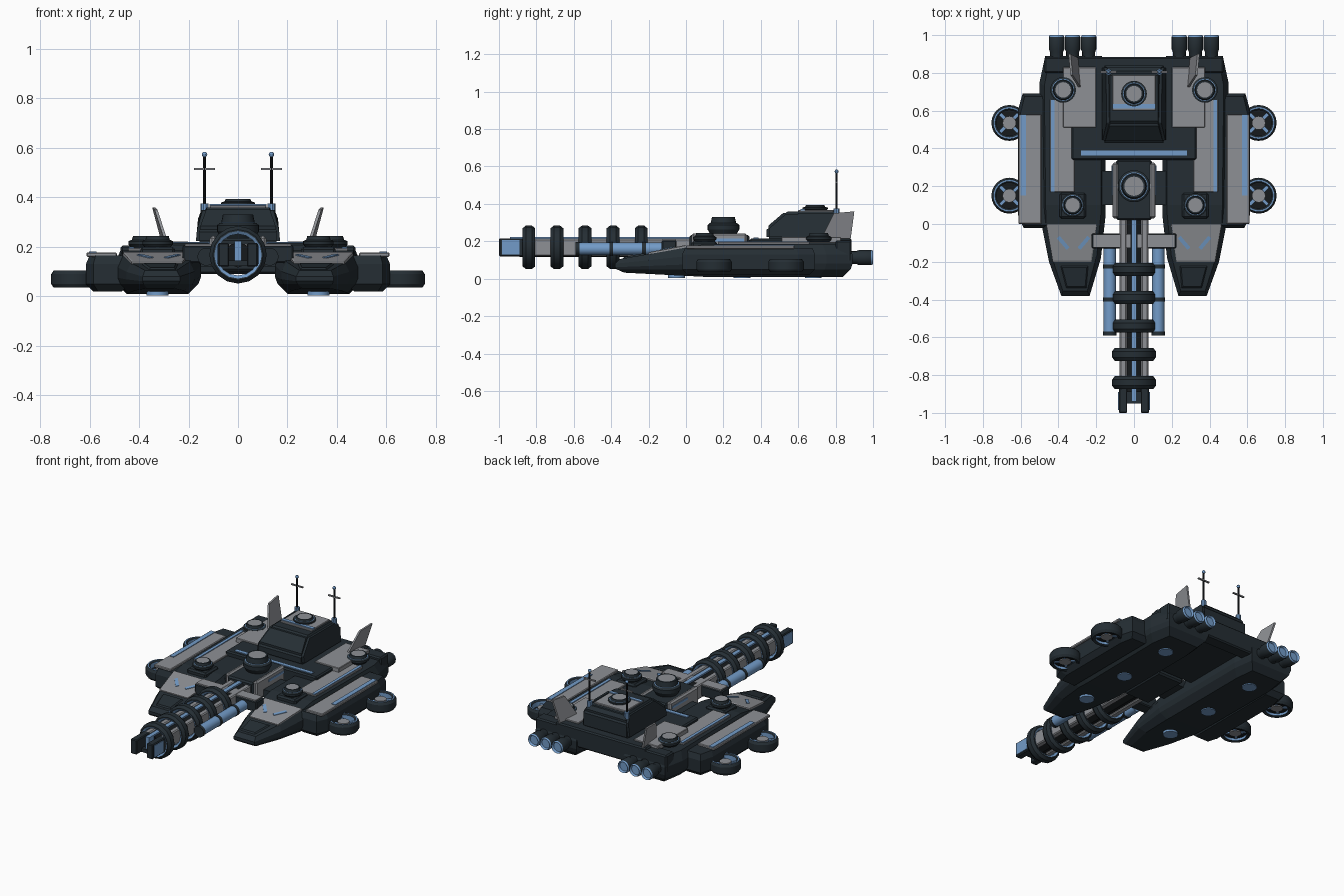
import bpy, bmesh, math
from mathutils import Matrix, Vector

if "Cube" in bpy.data.objects:
    bpy.data.objects.remove(bpy.data.objects["Cube"])


def material(name, rgb):
    m = bpy.data.materials.new(name)
    m.use_nodes = True
    m.diffuse_color = (*rgb, 1)
    m.node_tree.nodes["Principled BSDF"].inputs["Base Color"].default_value = (*rgb, 1)
    return m


DARK = material("dark armour", (0.018, 0.027, 0.034))
GREY = material("grey plating", (0.27, 0.28, 0.30))
BLUE = material("blue trim", (0.17, 0.33, 0.58))
BLACK = material("black metal", (0.008, 0.01, 0.012))
SIDES = (("left", 1), ("right", -1))
round_parts = []


def finish(name, bm, *mats):
    bmesh.ops.recalc_face_normals(bm, faces=bm.faces)
    mesh = bpy.data.meshes.new(name)
    bm.to_mesh(mesh)
    bm.free()
    for m in mats:
        mesh.materials.append(m)
    ob = bpy.data.objects.new(name, mesh)
    bpy.context.collection.objects.link(ob)
    return ob


def box(name, x, y, z, mat, bevel=0, turn=0):
    """Box from (min, max) pairs, optionally bevelled and turned about z."""
    bm = bmesh.new()
    bmesh.ops.create_cube(bm, size=1)
    size = Vector((x[1] - x[0], y[1] - y[0], z[1] - z[0]))
    mid = Vector((sum(x), sum(y), sum(z))) / 2
    bmesh.ops.scale(bm, vec=size, verts=bm.verts)
    if bevel:
        bmesh.ops.bevel(bm, geom=bm.edges[:], offset=bevel, segments=1, affect='EDGES')
    bm.transform(Matrix.Translation(mid) @ Matrix.Rotation(turn, 4, 'Z'))
    return finish(name, bm, mat)


def pair(name, x, y, z, mat, bevel=0, turn=0):
    for label, s in SIDES:
        box(f"{label}_{name}", sorted((s * x[0], s * x[1])), y, z, mat, bevel, s * turn)


def nose_slope(v):
    """Thin the hull toward its tip."""
    k = 1 - max(0, 0.1 - v.y) * 1.3
    return Vector((v.x, v.y, 0.05 + (v.z - 0.05) * k))


def loft(name, outline, layers, mat, s=1, slope=False):
    """Stack an xy outline through (z, inset) layers."""
    bm = bmesh.new()
    xs, ys = zip(*outline)
    cx, cy = (min(xs) + max(xs)) / 2, (min(ys) + max(ys)) / 2
    hx, hy = max(xs) - cx, max(ys) - cy
    rows = [[bm.verts.new((s * (cx + (x - cx) * (1 - i / hx)), cy + (y - cy) * (1 - i / hy), z))
             for x, y in outline] for z, i in layers]
    n = len(outline)
    for a, b in zip(rows, rows[1:]):
        for i in range(n):
            bm.faces.new((a[i], a[(i + 1) % n], b[(i + 1) % n], b[i]))
    bm.faces.new(rows[0])
    bm.faces.new(rows[-1])
    if slope:
        bmesh.ops.bisect_plane(bm, geom=bm.verts[:] + bm.edges[:] + bm.faces[:],
                               plane_co=(0, 0.1, 0), plane_no=(0, 1, 0))
        for v in bm.verts:
            v.co = nose_slope(v.co)
    return finish(name, bm, mat)


def lathe(name, loc, profile, mats, segs=24, along_y=False, closed=False):
    """Spin (radius, height, material slot) points; each slot colours the band that follows."""
    bm = bmesh.new()
    rows = []
    for r, h, _ in profile:
        ring = [(r * math.cos(t * math.tau / segs), r * math.sin(t * math.tau / segs), h)
                for t in range(segs)]
        rows.append([bm.verts.new(p) for p in (ring if r else [(0, 0, h)])])
    order = list(range(len(rows)))
    for i in order if closed else order[:-1]:
        a, b = rows[i], rows[(i + 1) % len(rows)]
        for t in range(segs):
            u = (t + 1) % segs
            corners = [a[t % len(a)], a[u % len(a)], b[u % len(b)], b[t % len(b)]]
            f = bm.faces.new(list(dict.fromkeys(corners)))
            f.material_index = profile[i][2]
    if along_y:
        bm.transform(Matrix.Rotation(-math.pi / 2, 4, 'X'))
    bm.transform(Matrix.Translation(loc))
    round_parts.append(finish(name, bm, *mats))


def rod(name, loc, r, h0, h1, mat, cap=None, along_y=False, segs=16):
    lathe(name, loc, [(0, h0, 0), (r, h0, 0), (r, h1, 1), (0, h1, 0)],
          (mat, cap or mat), segs, along_y)


def turret(name, x, y, z, r, h):
    """Wide brim, tapered dome, blue collar and grey hatch."""
    lathe(name, (x, y, z),
          [(0, 0, 0), (r * .8, 0, 0), (r, h * .3, 0), (r, h * .55, 0), (r * .86, h * .65, 2),
           (r * .8, h * .66, 0), (r * .72, h, 0), (r * .6, h, 1), (0, h, 1)], (DARK, GREY, BLUE))


# Twin hulls, side sponsons and their plating
hull = [(.235, -.38), (.385, -.38), (.45, -.2), (.49, 0), (.5, .75), (.47, .89), (.17, .89),
        (.15, .75), (.15, .05), (.175, -.18)]
sponson = [(.44, -.02), (.585, -.02), (.615, .05), (.615, .6), (.59, .69), (.44, .69)]
nose_plate = [(.225, -.2), (.43, -.2), (.465, 0), (.195, 0)]
nose_hatch = [(.25, -.34), (.36, -.34), (.39, -.22), (.24, -.22)]
for label, s in SIDES:
    loft(f"{label}_hull", hull, [(.01, .05), (.05, .01), (.08, 0), (.13, 0), (.185, .025)],
         DARK, s, True)
    loft(f"{label}_sponson", sponson, [(.02, .03), (.05, 0), (.13, 0), (.165, .015)], DARK, s)
    loft(f"{label}_nose_plate", nose_plate, [(.18, 0), (.196, 0), (.2, .006)], GREY, s, True)
    loft(f"{label}_nose_hatch", nose_hatch, [(.18, 0), (.2, .01)], DARK, s, True)
    # Chevron marks on the nose plate
    for x, turn in ((.265, .7), (.375, -.7)):
        mark = box(f"{label}_chevron", (s * x - .01, s * x + .01), (-.14, -.06), (.2, .205),
                   BLUE, 0, s * turn)
        for v in mark.data.vertices:
            v.co = nose_slope(v.co)
    for y in (-.05, .3, .68):
        rod(f"{label}_hover_pad", (s * .325, y, 0), .045, .004, .02, BLUE)
    # Lift fans
    for y in (.15, .535):
        at = (s * .66, y, 0)
        lathe(f"{label}_fan_ring", at,
              [(.068, .04, 0), (.085, .035, 0), (.095, .05, 0), (.095, .09, 0), (.085, .105, 1),
               (.076, .105, 0), (.068, .098, 1)], (DARK, BLUE), 24, closed=True)
        rod(f"{label}_fan_disc", at, .07, .055, .065, BLACK)
        rod(f"{label}_fan_hub", at, .036, .048, .09, GREY)
        for k in range(2):
            box(f"{label}_fan_spoke", (at[0] - .068, at[0] + .068), (y - .009, y + .009),
                (.05, .082), BLUE, 0, math.pi / 4 + k * math.pi / 2)
        box(f"{label}_fan_arm", sorted((s * .55, s * .6)), (y - .04, y + .04), (.05, .09), DARK)
    # Rear thrusters
    for x in (.24, .325, .41):
        lathe(f"{label}_thruster", (s * x, 0, .113),
              [(0, .85, 0), (.034, .85, 0), (.034, .91, 0), (.041, .925, 0), (.041, .99, 1),
               (.036, 1, 1), (.03, .985, 1), (0, .985, 1)], (DARK, BLUE), 16, True)
    turret(f"{label}_front_turret", s * .325, .1, .195, .062, .05)
    turret(f"{label}_rear_turret", s * .375, .71, .195, .068, .05)
    # Canted tail fin
    bm = bmesh.new()
    for dx in (0, .012):
        bm.faces.new([bm.verts.new((s * (x + dx), y, z)) for x, y, z in
                      ((.28, .72, .21), (.295, .88, .21), (.335, .9, .36), (.325, .79, .35))])
    bmesh.ops.bridge_loops(bm, edges=bm.edges[:])
    finish(f"{label}_tail_fin", bm, GREY)
    # Antenna
    at = (s * .135, .805, 0)
    rod(f"{label}_antenna_base", at, .016, .33, .375, BLUE, segs=10)
    rod(f"{label}_antenna_mast", at, .006, .34, .575, BLACK, segs=8)
    box(f"{label}_antenna_bar", (at[0] - .042, at[0] + .042), (.8, .81), (.511, .519), GREY)
    lathe(f"{label}_antenna_tip", (at[0], at[1], .573),
          [(math.sin(a * math.pi / 6) * .011, -math.cos(a * math.pi / 6) * .011, 0)
           if 0 < a < 6 else (0, (-1 if a == 0 else 1) * .011, 0) for a in range(7)], (BLUE,), 10)

pair("sponson_plate", (.49, .612), (0, .58), (.16, .178), GREY, .004)
pair("sponson_stripe", (.572, .602), (.15, .58), (.176, .182), BLUE)
pair("hull_plate", (.315, .445), (.17, .66), (.18, .195), GREY, .003)
pair("hull_stripe", (.42, .44), (.17, .66), (.194, .2), BLUE)
pair("turret_base", (.255, .395), (.03, .165), (.16, .2), DARK, .01)
pair("nose_light", (.28, .32), (-.345, -.335), (.1, .107), GREY)

# Rear deck joining the hulls
box("deck", (-.33, .33), (.34, .885), (.12, .215), DARK, .008)
box("rear_deck", (-.475, .475), (.8, .885), (.09, .205), DARK, .008)
box("deck_stripe", (-.28, .28), (.362, .388), (.213, .22), BLUE)
pair("deck_plate", (.2, .375), (.51, .83), (.19, .222), GREY, .003)

# Command tower, a side profile stretched across x with a narrower roof
bm = bmesh.new()
side = [(.43, .21), (.43, .275), (.53, .36), (.8, .36), (.84, .32), (.84, .21)]
for s in (-1, 1):
    bm.faces.new([bm.verts.new((s * (.14 if z > .33 else .17), y, z)) for y, z in side])
bmesh.ops.bridge_loops(bm, edges=bm.edges[:])
bmesh.ops.recalc_face_normals(bm, faces=bm.faces)
bmesh.ops.bevel(bm, geom=bm.edges[:], offset=.014, segments=2, affect='EDGES')
finish("command_tower", bm, DARK)
box("tower_plate", (-.115, .115), (.6, .79), (.355, .368), GREY, .003)
box("tower_stripe", (-.115, .115), (.612, .635), (.366, .373), BLUE)
turret("tower_turret", 0, .69, .362, .068, .032)

# Gun housing and its turret
box("gun_housing", (-.095, .095), (.02, .34), (.1, .235), DARK, .01)
pair("housing_plate", (.085, .115), (.03, .325), (.12, .243), GREY, .01)
pair("housing_stripe", (.112, .119), (.15, .31), (.2, .215), BLUE)
pair("housing_strut", (.1, .2), (.1, .28), (.12, .17), DARK)
turret("gun_turret", 0, .2, .235, .085, .095)
box("cross_beam", (-.225, .225), (-.13, -.05), (.135, .205), DARK, .006)
box("cross_beam_plate", (-.215, .215), (-.125, -.055), (.2, .212), GREY)

# Rail cannon
rod("barrel_core", (0, 0, .168), .052, -.89, .05, BLACK, along_y=True, segs=8)
pair("barrel_rail", (.038, .076), (-.9, .04), (.122, .214), GREY, .006)
box("barrel_power_strip", (-.014, .014), (-.94, .02), (.13, .224), BLUE)
for i in range(5):
    lathe(f"barrel_ring_{i + 1}", (0, -.84 + .15 * i, .168),
          [(.084, -.026, 1), (.096, -.034, 0), (.102, -.034, 0), (.116, -.016, 0), (.116, .016, 0),
           (.102, .034, 0), (.096, .034, 1), (.084, .026, 1)], (DARK, BLUE), 16, True, True)
pair("muzzle_prong", (.036, .08), (-1, -.86), (.12, .216), DARK, .005)
pair("muzzle_prong_plate", (.076, .084), (-.985, -.89), (.13, .206), BLUE)
box("muzzle_floor", (-.05, .05), (-.95, -.86), (.122, .145), DARK)
for label, s in SIDES:
    at = (s * .128, 0, .16)
    rod(f"{label}_capacitor", at, .033, -.585, -.13, BLUE, along_y=True)
    for y in (-.59, -.41, -.235):
        rod(f"{label}_capacitor_band", at, .036, y, y + .02, DARK, along_y=True)
    for y in (-.39, -.22):
        box(f"{label}_capacitor_clamp", sorted((s * .06, s * .13)), (y - .02, y + .01),
            (.14, .18), DARK)

# Smooth the turned parts while keeping hard edges
bpy.ops.object.select_all(action='DESELECT')
for ob in round_parts:
    ob.select_set(True)
bpy.context.view_layer.objects.active = round_parts[0]
bpy.ops.object.shade_smooth_by_angle(angle=math.radians(30))
